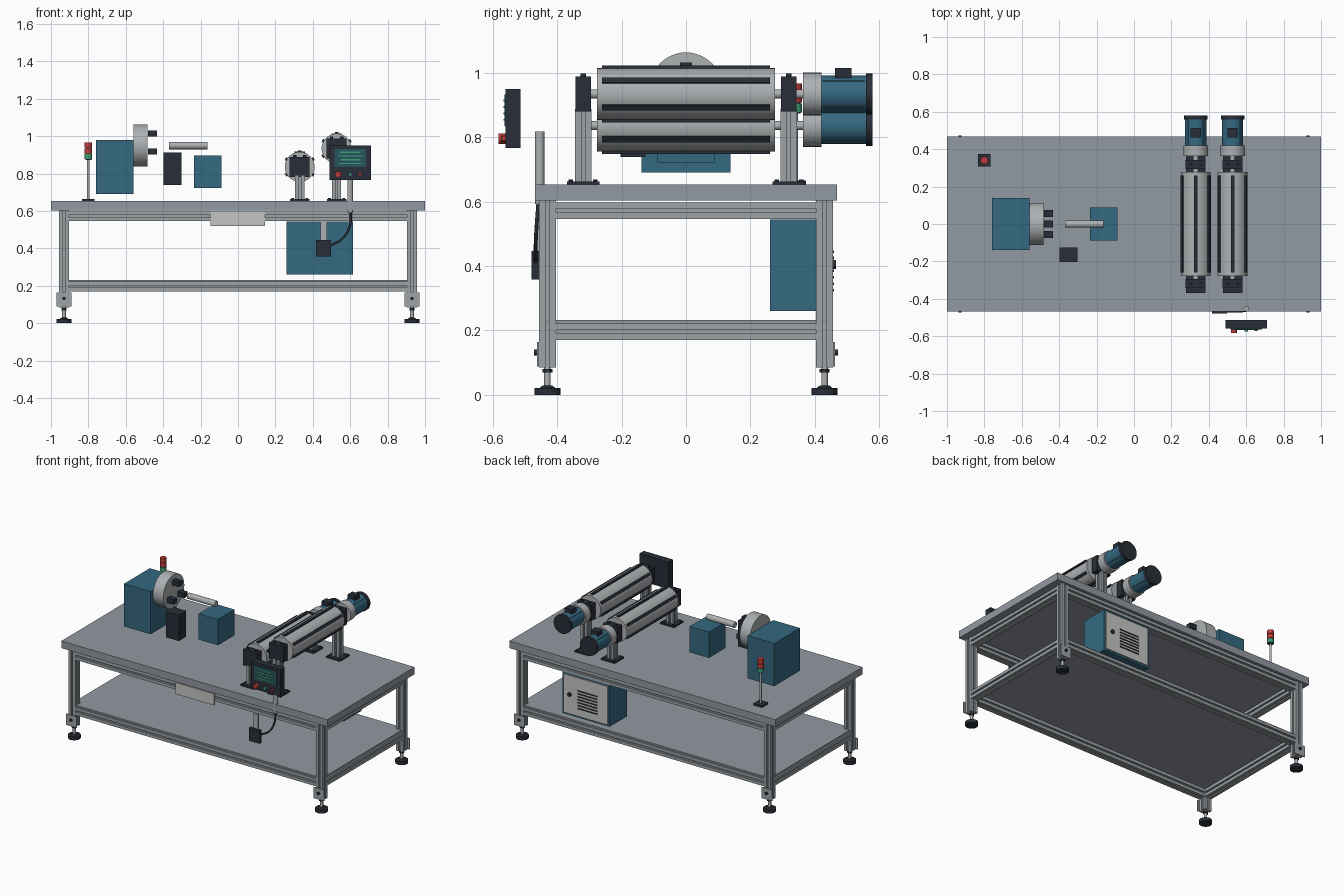
import bpy, bmesh
from math import sin, cos, pi, radians
from mathutils import Matrix, Vector

cube = bpy.data.objects.get("Cube")
if cube:
    bpy.data.objects.remove(cube, do_unlink=True)


def material(name, r, g, b):
    m = bpy.data.materials.new(name)
    m.use_nodes = True
    m.diffuse_color = (r, g, b, 1)
    m.node_tree.nodes["Principled BSDF"].inputs["Base Color"].default_value = (r, g, b, 1)
    return m


STEEL = material("table grey", 0.29, 0.32, 0.36)
ALU = material("aluminium", 0.34, 0.37, 0.39)
METAL = material("light metal", 0.42, 0.44, 0.45)
BLUE = material("machine blue", 0.035, 0.14, 0.22)
DARK = material("dark charcoal", 0.022, 0.028, 0.04)
PALE = material("pale plate", 0.56, 0.56, 0.54)
SCREEN = material("screen teal", 0.02, 0.09, 0.11)
RED = material("signal red", 0.55, 0.045, 0.04)
GREEN = material("signal green", 0.05, 0.35, 0.18)

AXES = {"x": Matrix.Rotation(pi / 2, 4, "Y"), "y": Matrix.Rotation(-pi / 2, 4, "X"), "z": Matrix.Identity(4)}


def finish(name, bm, mat, smooth=False):
    bmesh.ops.recalc_face_normals(bm, faces=bm.faces)
    me = bpy.data.meshes.new(name)
    bm.to_mesh(me)
    bm.free()
    me.materials.append(mat)
    ob = bpy.data.objects.new(name, me)
    bpy.context.collection.objects.link(ob)
    if smooth:
        bpy.ops.object.select_all(action="DESELECT")
        ob.select_set(True)
        bpy.context.view_layer.objects.active = ob
        bpy.ops.object.shade_smooth_by_angle(angle=radians(35))
    return ob


def box(name, mat, x, y, z):
    """Box from (min, max) pairs."""
    bm = bmesh.new()
    size = [b - a for a, b in (x, y, z)]
    mid = [(a + b) / 2 for a, b in (x, y, z)]
    bmesh.ops.create_cube(bm, size=1, matrix=Matrix.Translation(mid) @ Matrix.Diagonal((*size, 1)))
    return finish(name, bm, mat)


def block(name, mat, centre, size):
    return box(name, mat, *[(c - s / 2, c + s / 2) for c, s in zip(centre, size)])


def rod(name, mat, start, length, r, axis="z", r2=None, sides=32):
    """Cylinder or cone growing from start along an axis."""
    bm = bmesh.new()
    bmesh.ops.create_cone(bm, cap_ends=True, segments=sides, radius1=r, radius2=r if r2 is None else r2,
                          depth=length, matrix=Matrix.Translation(start) @ AXES[axis]
                          @ Matrix.Translation((0, 0, length / 2)))
    return finish(name, bm, mat, sides > 8)


def extrusion(name, start, length, axis, w=0.052):
    """Square slotted profile with a T-groove on each side."""
    h, s, d, t = w / 2, 0.006, 0.006, 0.011
    side = [(h, -h), (h, -s), (h - d, -s), (h - d, -t), (h - 0.013, -s),
            (h - 0.013, s), (h - d, t), (h - d, s), (h, s)]
    bm = bmesh.new()
    verts = []
    for q in range(4):
        turn = Matrix.Rotation(q * pi / 2, 3, "Z")
        verts += [bm.verts.new(turn @ Vector((a, b, 0))) for a, b in side]
    face = bm.faces.new(verts)
    new = bmesh.ops.extrude_face_region(bm, geom=[face])["geom"]
    bmesh.ops.translate(bm, verts=[v for v in new if isinstance(v, bmesh.types.BMVert)], vec=(0, 0, length))
    bmesh.ops.transform(bm, matrix=Matrix.Translation(start) @ AXES[axis], verts=bm.verts)
    return finish(name, bm, ALU)


# Table and frame
LX, LY = 0.93, 0.43
box("table_top", STEEL, (-1, 1), (-0.468, 0.468), (0.604, 0.653))
box("lower_shelf", STEEL, (-0.945, 0.945), (-0.445, 0.445), (0.222, 0.232))
for z, level in ((0.572, "upper"), (0.196, "lower")):
    for s in (-1, 1):
        extrusion(level + "_long_rail", (-LX + 0.026, s * LY, z), 2 * LX - 0.052, "x")
        extrusion(level + "_side_rail", (s * LX, -LY + 0.026, z), 2 * LY - 0.052, "y")
for sx in (-1, 1):
    for sy in (-1, 1):
        x, y = sx * LX, sy * LY
        extrusion("leg", (x, y, 0.085), 0.52, "z")
        block("foot_bracket", ALU, (x, sy * 0.459, 0.126), (0.08, 0.006, 0.075))
        rod("bracket_bolt", DARK, (x, sy * 0.466 - 0.006, 0.132), 0.012, 0.009, "y", sides=16)
        rod("foot_pad", DARK, (x, y, 0), 0.022, 0.04)
        rod("foot_cone", DARK, (x, y, 0.022), 0.008, 0.024, r2=0.014)
        rod("foot_stem", METAL, (x, y, 0.022), 0.065, 0.01)
        rod("foot_nut", DARK, (x, y, 0.069), 0.012, 0.016, sides=6)

# Turning unit: headstock, chuck with three jaws, workpiece, tool post, tailstock
box("headstock", BLUE, (-0.76, -0.56), (-0.138, 0.138), (0.69, 0.98))
rod("chuck", METAL, (-0.56, 0, 0.95), 0.077, 0.113, "x", sides=48)
for k in range(3):
    a = pi / 2 + k * 2 * pi / 3
    block("chuck_jaw", DARK, (-0.457, 0.065 * cos(a), 0.95 + 0.065 * sin(a)), (0.05, 0.037, 0.033))
rod("workpiece", METAL, (-0.37, 0, 0.95), 0.207, 0.02, "x")
box("tool_post", DARK, (-0.397, -0.302), (-0.204, -0.126), (0.738, 0.914))
box("tailstock", BLUE, (-0.234, -0.089), (-0.088, 0.088), (0.722, 0.898))

# Signal tower
sx, sy = -0.8, 0.34
block("tower_base", DARK, (sx, sy, 0.659), (0.066, 0.066, 0.012))
rod("tower_pole", METAL, (sx, sy, 0.665), 0.21, 0.007)
for k, mat in enumerate((GREEN, RED, RED)):
    z = 0.873 + k * 0.031
    rod("tower_joint", DARK, (sx, sy, z), 0.005, 0.016)
    rod("tower_lamp", mat, (sx, sy, z + 0.004), 0.027, 0.02)


# Motorised ribbed rollers
def roller(x, z):
    rod("roller_body", METAL, (x, -0.277, z), 0.554, 0.08, "y", sides=48)
    rod("roller_shaft", METAL, (x, -0.3, z), 0.68, 0.014, "y")
    for k in range(6):
        a = pi / 6 + k * pi / 3
        bm = bmesh.new()
        bmesh.ops.create_cube(bm, size=1, matrix=Matrix.Translation((x, 0, z)) @ Matrix.Rotation(-a, 4, "Y")
                              @ Matrix.Translation((0.081, 0, 0)) @ Matrix.Diagonal((0.014, 0.52, 0.018, 1)))
        finish("roller_rib", bm, DARK)
    for s in (-1, 1):
        y = s * 0.319
        block("stand_plate", DARK, (x, y, 0.658), (0.104, 0.1, 0.01))
        extrusion("stand_post", (x, y, 0.663), z - 0.71, "z", 0.05)
        block("bearing_block", DARK, (x, y, z), (0.107, 0.048, 0.108))
        for b in (-1, 1):
            rod("bearing_bolt", DARK, (x + b * 0.027, y, z + 0.054), 0.009, 0.009, sides=12)
            for c in (-1, 1):
                rod("plate_bolt", DARK, (x + b * 0.038, y + c * 0.038, 0.663), 0.006, 0.007, sides=12)
    # Drive motor
    rod("motor_flange", METAL, (x, 0.363, z), 0.057, 0.066, "y", sides=40)
    rod("motor_body", BLUE, (x, 0.42, z), 0.14, 0.057, "y", sides=40)
    rod("motor_cap", DARK, (x, 0.558, z), 0.021, 0.063, "y", sides=40)
    block("motor_terminal_box", DARK, (x, 0.488, z + 0.065), (0.054, 0.05, 0.032))
    for k in range(4):
        a = pi / 4 + k * pi / 2
        block("motor_fin", BLUE, (x + 0.047 * cos(a), 0.489, z + 0.047 * sin(a)), (0.016, 0.13, 0.016))


roller(0.33, 0.836)
roller(0.527, 0.934)

# Operator panel with screen and buttons
box("panel_housing", DARK, (0.49, 0.71), (-0.56, -0.513), (0.767, 0.95))
box("panel_screen", SCREEN, (0.515, 0.685), (-0.564, -0.558), (0.835, 0.932))
for k, w in enumerate((0.11, 0.13, 0.1, 0.12)):
    block("screen_row", GREEN, (0.6, -0.565, 0.914 - k * 0.02), (w, 0.004, 0.006))
for name, mat, x, r, d in (("stop_button", RED, 0.535, 0.016, 0.022), ("start_button", GREEN, 0.6, 0.01, 0.014),
                           ("reset_button", RED, 0.612 + 0.04, 0.009, 0.012)):
    rod(name, mat, (x, -0.56 - d, 0.795), d, r, "y", sides=20)
rod("panel_pole", METAL, (0.6, -0.454, 0.592), 0.226, 0.0145)

# Socket box and cable
box("socket_bracket", METAL, (0.44, 0.475), (-0.463, -0.455), (0.446, 0.545))
box("socket_box", DARK, (0.417, 0.497), (-0.479, -0.456), (0.358, 0.446))
curve = bpy.data.curves.new("panel_cable", "CURVE")
curve.dimensions = "3D"
curve.bevel_depth = 0.006
spline = curve.splines.new("BEZIER")
path = [(0.603, -0.458, 0.6), (0.598, -0.464, 0.52), (0.56, -0.467, 0.455), (0.495, -0.467, 0.415)]
spline.bezier_points.add(len(path) - 1)
for p, co in zip(spline.bezier_points, path):
    p.co = co
    p.handle_left_type = p.handle_right_type = "AUTO"
curve.materials.append(DARK)
bpy.context.collection.objects.link(bpy.data.objects.new("panel_cable", curve))

# Blank front plate
box("front_plate", PALE, (-0.147, 0.145), (-0.463, -0.456), (0.519, 0.597))

# Electrical cabinet with vented door
box("cabinet", BLUE, (0.26, 0.615), (0.26, 0.45), (0.26, 0.545))
box("cabinet_door", PALE, (0.272, 0.603), (0.449, 0.457), (0.272, 0.533))
for k in range(7):
    block("door_vent", DARK, (0.42, 0.457, 0.325 + k * 0.02), (0.15, 0.006, 0.008))
rod("door_lock", DARK, (0.555, 0.455, 0.405), 0.01, 0.014, "y", sides=20)
